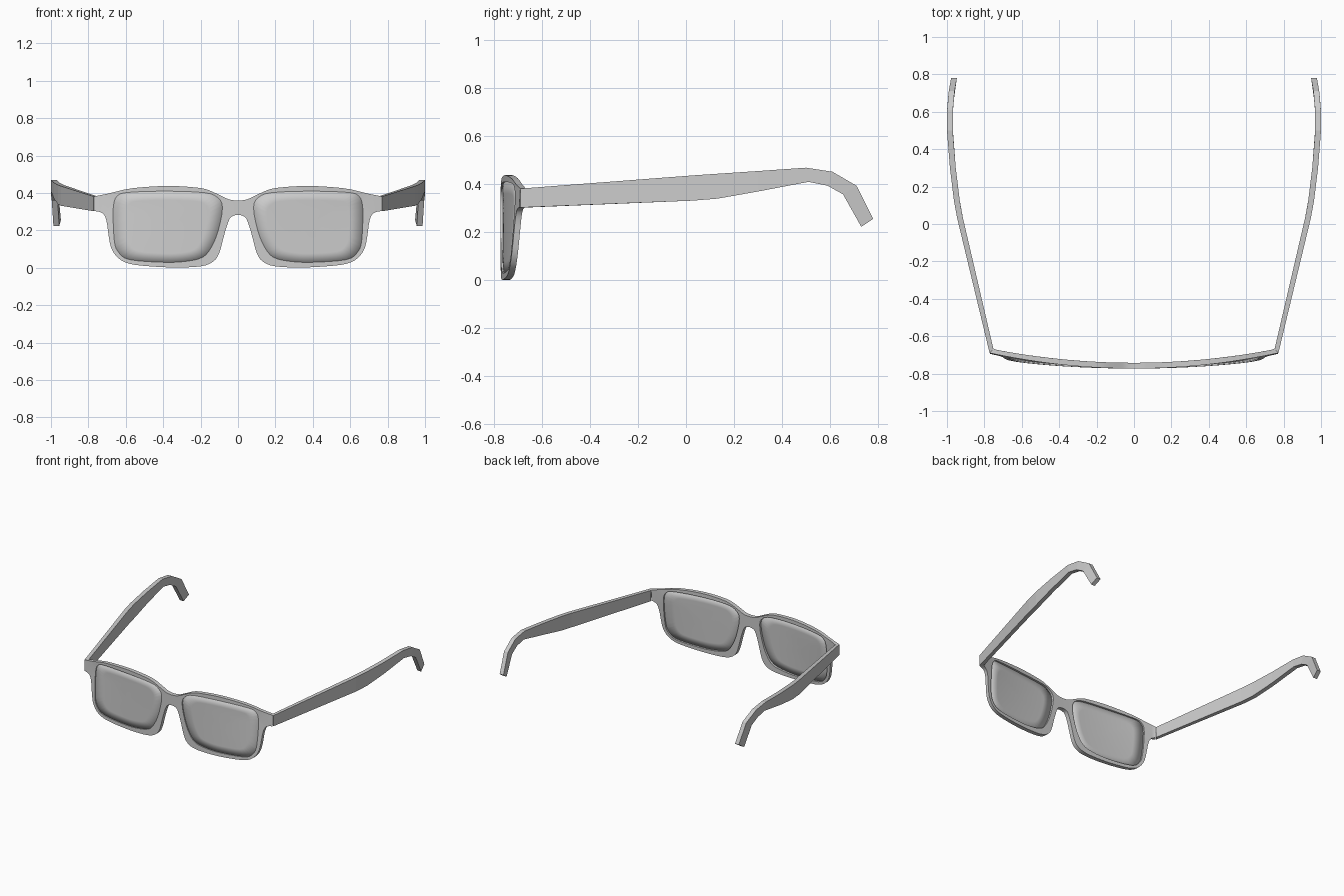
import bpy, bmesh
from mathutils import Vector

if "Cube" in bpy.data.objects:
    bpy.data.objects.remove(bpy.data.objects["Cube"])

grey = bpy.data.materials.new("frame grey")
grey.diffuse_color = (0.6, 0.6, 0.6, 1)
grey.use_nodes = True
grey.node_tree.nodes["Principled BSDF"].inputs["Base Color"].default_value = grey.diffuse_color
lens_grey = bpy.data.materials.new("lens grey")
lens_grey.diffuse_color = (0.6, 0.6, 0.6, 1)
lens_grey.use_nodes = True
lens_grey.node_tree.nodes["Principled BSDF"].inputs["Base Color"].default_value = lens_grey.diffuse_color


def smooth_path(pts, n=3, closed=False):
    """Catmull-Rom resampling of a list of 2D points."""
    p = [Vector(q) for q in pts]
    m = len(p)
    get = (lambda i: p[i % m]) if closed else (lambda i: p[max(0, min(m - 1, i))])
    out = []
    for i in range(m if closed else m - 1):
        a, b, c, d = get(i - 1), get(i), get(i + 1), get(i + 2)
        for k in range(n):
            t = k / n
            out.append(0.5 * (2 * b + (c - a) * t + (2 * a - 5 * b + 4 * c - d) * t * t
                              + (3 * b - a - 3 * c + d) * t ** 3))
    if not closed:
        out.append(p[-1])
    return out


def bend(x, z):
    """Front surface depth: wraps back to the sides, a little less low down."""
    return -0.773 + 0.14 * x * x - 0.055 * x * x * max(0, 1 - z / 0.35)


def finish(bm, name, mat, mirror=True, smooth=True):
    bmesh.ops.recalc_face_normals(bm, faces=bm.faces)
    me = bpy.data.meshes.new(name)
    bm.to_mesh(me)
    bm.free()
    me.materials.append(mat)
    ob = bpy.data.objects.new(name, me)
    bpy.context.collection.objects.link(ob)
    if mirror:
        mod = ob.modifiers.new("mirror", 'MIRROR')
        mod.merge_threshold = 0.0005
    if smooth:
        bpy.ops.object.select_all(action='DESELECT')
        ob.select_set(True)
        bpy.context.view_layer.objects.active = ob
        bpy.ops.object.shade_smooth_by_angle(angle=0.6)
    return ob


# Outlines of the right half, (x, z)
top = smooth_path([(0, .36), (.045, .365), (.1, .39), (.17, .42), (.25, .432), (.37, .438),
                   (.5, .432), (.6, .42), (.69, .398), (.77, .382)])
bottom = smooth_path([(.77, .304), (.725, .293), (.703, .25), (.69, .16), (.675, .1), (.64, .052),
                      (.58, .022), (.47, .008), (.33, .002), (.2, .008), (.135, .032), (.1, .08),
                      (.07, .19), (.045, .262), (.02, .28), (0, .283)])
lens = smooth_path([(.667, .32), (.645, .385), (.58, .404), (.377, .41), (.18, .402), (.11, .377),
                    (.083, .324), (.104, .206), (.14, .115), (.19, .056), (.286, .034),
                    (.4, .03), (.58, .044), (.64, .085), (.662, .15)], closed=True)

# Frame front: flat ring filled, extruded, then bent
bm = bmesh.new()
for loop in (top + bottom, lens):
    vs = [bm.verts.new((p.x, 0, p.y)) for p in loop]
    for i, v in enumerate(vs):
        bm.edges.new((v, vs[(i + 1) % len(vs)]))
bmesh.ops.triangle_fill(bm, edges=bm.edges[:], use_beauty=True)
ext = bmesh.ops.extrude_face_region(bm, geom=bm.faces[:], use_keep_orig=True)
back = {g for g in ext["geom"] if isinstance(g, bmesh.types.BMVert)}
bm.verts.ensure_lookup_table()
for v in bm.verts:
    x, z = v.co.x, v.co.z
    v.co.y = bend(x, z)
    if v in back:
        v.co.y += 0.031 - 0.012 * x * x
        if x > 0.74:
            v.co.x -= 0.019 * (x - 0.74) / 0.03
# drop the walls lying on the mirror plane
bmesh.ops.delete(bm, geom=[f for f in bm.faces if all(abs(v.co.x) < 1e-4 for v in f.verts)],
                 context='FACES_ONLY')
finish(bm, "frame_front", grey)

# Lenses: concentric rings set back inside the rim
bm = bmesh.new()
cx, cz = 0.375, 0.22


def lens_vert(p, s):
    x, z = cx + (p.x - cx) * s, cz + (p.y - cz) * s
    return bm.verts.new((x, bend(x, z) + 0.011, z))


rings = [[lens_vert(p, s) for p in lens] for s in (1.005, .75, .5, .25)]
mid = lens_vert(Vector((cx, cz)), 1)
n = len(lens)
for i in range(n):
    j = (i + 1) % n
    for a, b in zip(rings, rings[1:]):
        bm.faces.new((a[i], a[j], b[j], b[i]))
    bm.faces.new((rings[-1][i], rings[-1][j], mid))
ob = finish(bm, "lenses", lens_grey)
mod = ob.modifiers.new("thickness", 'SOLIDIFY')
mod.thickness = 0.008
mod.offset = 0

# Temple arms: (y, z) of top edge and bottom edge, flat faceted
sections = [((-.69, .382), (-.69, .303)), ((.03, .437), (.03, .332)), ((.12, .443), (.13, .34)),
            ((.3, .455), (.3, .37)), ((.5, .469), (.51, .41)), ((.61, .452), (.59, .394)),
            ((.71, .394), (.654, .358)), ((.78, .256), (.73, .223))]
plan = [(-.69, .772), (.05, .95), (.12, .962), (.3, .984), (.5, 1.0), (.6, 1.0), (.7, .992), (.78, .978)]


def arm_x(y):
    for (y0, x0), (y1, x1) in zip(plan, plan[1:]):
        if y <= y1:
            break
    return x0 + (x1 - x0) * (y - y0) / (y1 - y0)


bm = bmesh.new()
quads = []
for k, (t, b) in enumerate(sections):
    dy = 0.023 if k == 0 else 0     # mitre at the hinge
    dx = 0.02 if k == 0 else 0.031
    quads.append([bm.verts.new(c) for c in (
        (arm_x(t[0]), t[0], t[1]), (arm_x(b[0]), b[0], b[1]),
        (arm_x(b[0]) - dx, b[0] + dy, b[1]), (arm_x(t[0]) - dx, t[0] + dy, t[1]))])
for a, b in zip(quads, quads[1:]):
    for i in range(4):
        j = (i + 1) % 4
        bm.faces.new((a[i], a[j], b[j], b[i]))
bm.faces.new(quads[0])
bm.faces.new(quads[-1])
finish(bm, "temple_arms", grey, smooth=False)
